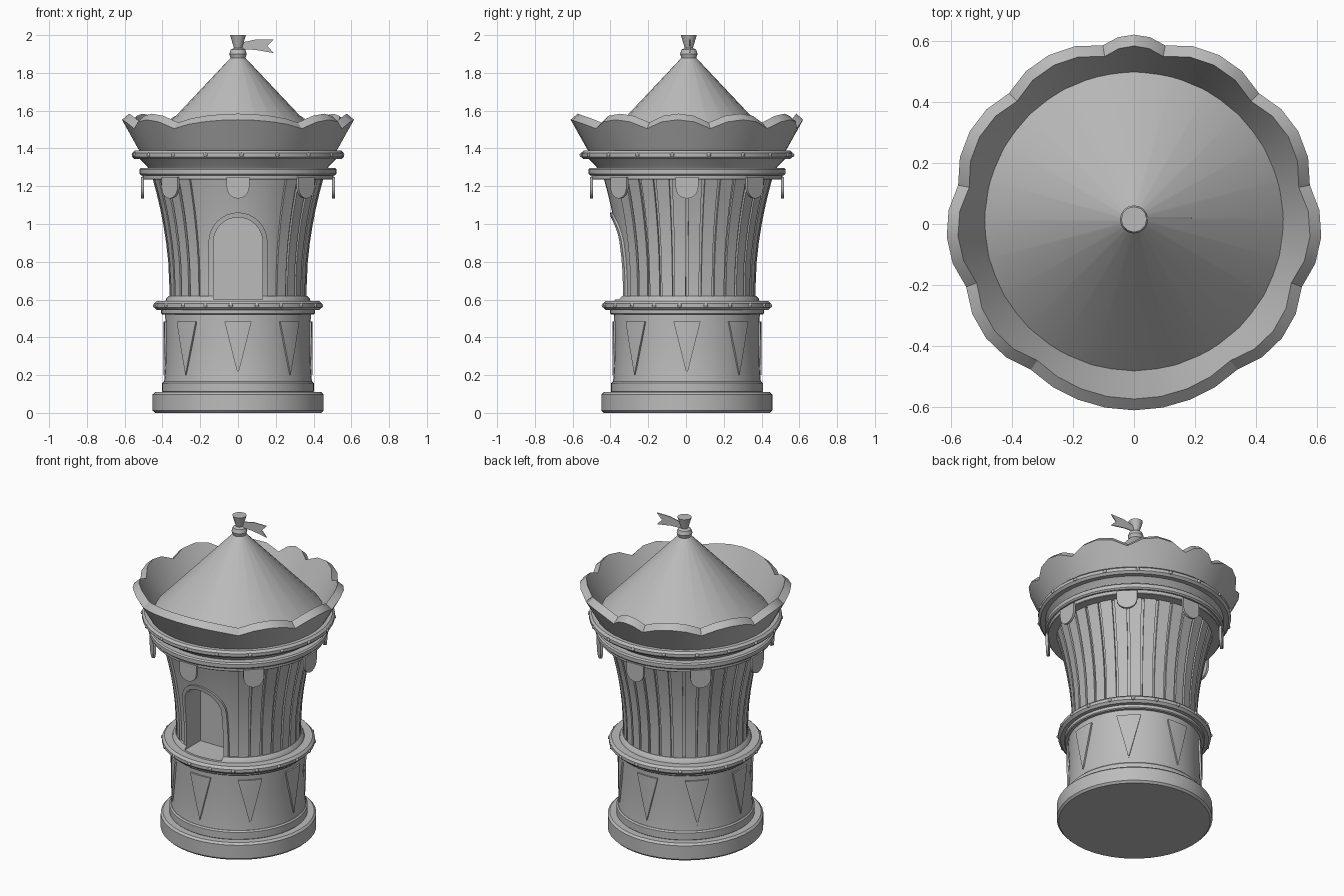
import bpy, bmesh
from math import sin, cos, pi, radians, sqrt
from mathutils import Matrix

cube = bpy.data.objects.get("Cube")
if cube:
    bpy.data.objects.remove(cube, do_unlink=True)

grey = bpy.data.materials.new("stone grey")
grey.use_nodes = True
grey.diffuse_color = (0.5, 0.5, 0.5, 1)
grey.node_tree.nodes["Principled BSDF"].inputs["Base Color"].default_value = (0.5, 0.5, 0.5, 1)
parts = []


def polar(r, a, z):
    """Point at angle a, measured from the front towards +x."""
    return (r * sin(a), -r * cos(a), z)


def loft(bm, rings, closed=False):
    """Skin closed cross-sections; cap the ends unless the loft is a loop."""
    vs = [[bm.verts.new(p) for p in ring] for ring in rings]
    n = len(vs[0])
    for i in range(len(vs) if closed else len(vs) - 1):
        a, b = vs[i], vs[(i + 1) % len(vs)]
        for k in range(n):
            bm.faces.new((a[k], a[(k + 1) % n], b[(k + 1) % n], b[k]))
    if not closed:
        bm.faces.new(vs[0])
        bm.faces.new(vs[-1])


def finish(name, bm, y=0.005):
    bmesh.ops.remove_doubles(bm, verts=bm.verts, dist=1e-5)
    bmesh.ops.recalc_face_normals(bm, faces=bm.faces)
    mesh = bpy.data.meshes.new(name)
    bm.to_mesh(mesh)
    bm.free()
    mesh.materials.append(grey)
    obj = bpy.data.objects.new(name, mesh)
    obj.location.y = y
    bpy.context.collection.objects.link(obj)
    parts.append(obj)
    return obj


def lathe(name, profile, sides=48, y=0.005):
    bm = bmesh.new()
    loft(bm, [[polar(r, 2 * pi * k / sides, z) for k in range(sides)] for r, z in profile])
    return finish(name, bm, y)


def band(name, r, z0, z1, b):
    """Solid disc with bevelled rims."""
    return lathe(name, [(r - b, z0), (r, z0 + b), (r, z1 - b), (r - b, z1)])


def prism(bm, outline, y0, y1, turn=0):
    rot = Matrix.Rotation(turn, 3, 'Z')
    loft(bm, [[rot @ Matrix.Translation((0, y, 0)).to_3x3() @ Matrix(((x, y, z),)).row[0]
               for x, z in outline] for y in (y0, y1)])


def rivets(name, count, r, z, start):
    bm = bmesh.new()
    for i in range(count):
        at = polar(r, start + 2 * pi * i / count, z)
        bmesh.ops.create_uvsphere(bm, u_segments=10, v_segments=6, radius=0.012,
                                  matrix=Matrix.Translation(at))
    finish(name, bm)


def arch(half, bottom, spring, steps=16):
    """Arch outline from the right foot over the top to the left foot."""
    curve = [(half * cos(pi * i / steps), spring + half * sin(pi * i / steps))
             for i in range(steps + 1)]
    rise = [bottom + (spring - bottom) * i / 4 for i in range(4)]
    return [(half, z) for z in rise] + curve + [(-half, z) for z in reversed(rise)]


def wall(z):
    """Radius of the flaring tower wall."""
    t = max(0, (z - 0.68) / 0.56)
    return 0.352 + 0.088 * t ** 1.8


# Plinth, drum and lower ring
band("plinth", 0.452, 0, 0.11, 0.012)
band("plinth_step", 0.402, 0.105, 0.165, 0.008)
lathe("drum", [(0.392, 0.16), (0.386, 0.22), (0.382, 0.38), (0.386, 0.53)])
band("drum_collar", 0.408, 0.522, 0.55, 0.005)
band("lower_ring", 0.444, 0.545, 0.592, 0.014)
lathe("tower_foot", [(0.385, 0.585), (0.38, 0.605), (0.366, 0.62)])
rivets("lower_ring_rivets", 20, 0.441, 0.568, radians(-5))

# Pennant plates around the drum
bm = bmesh.new()
for i in range(8):
    sections = []
    for s in (-1, -0.5, 0, 0.5, 1):
        a = i * pi / 4 + s * 0.18
        low = 0.2 + 0.28 * abs(s)
        sections.append([polar(0.394, a, low), polar(0.394, a, 0.485),
                         polar(0.38, a, 0.485), polar(0.38, a, low)])
    loft(bm, sections)
finish("drum_pennants", bm)

# Tower wall with an arched alcove cut into the front
heights = [0.55, 0.68, 0.8, 0.9, 1.0, 1.08, 1.16, 1.25]
tower = lathe("tower_wall", [(wall(z), z) for z in heights])
bm = bmesh.new()
loft(bm, [[(x, y, z) for x, z in arch(0.13, 0.6, 0.91)] for y in (-0.6, -0.2)])
cutter = finish("alcove_cutter", bm)
cutter.hide_render = True
foot = bpy.data.objects["tower_foot"]
for solid in (tower, foot):
    cut = solid.modifiers.new("alcove", 'BOOLEAN')
    cut.operation, cut.solver, cut.object = 'DIFFERENCE', 'EXACT', cutter
    bpy.context.view_layer.objects.active = solid
    bpy.ops.object.modifier_apply(modifier=cut.name)
parts.remove(cutter)
bpy.data.objects.remove(cutter, do_unlink=True)

# Door surround following the curved wall
bm = bmesh.new()
sections = []
for (xo, zo), (xi, zi) in zip(arch(0.156, 0.595, 0.905), arch(0.13, 0.595, 0.905)):
    yo = -sqrt(wall(zo) ** 2 - xo ** 2)
    yi = -sqrt(wall(zi) ** 2 - xi ** 2)
    sections.append([(xo, yo - 0.012, zo), (xi, yi - 0.012, zi),
                     (xi, yi + 0.03, zi), (xo, yo + 0.03, zo)])
loft(bm, sections)
finish("door_surround", bm)

# Vertical staves, leaving the door bay plain
bm = bmesh.new()
for i in range(32):
    a = 2 * pi * (i + 0.5) / 32 - pi
    if abs(a) < radians(33):
        continue
    h = radians(4.6)
    loft(bm, [[polar(wall(z) + 0.012, a - h, z), polar(wall(z) + 0.012, a + h, z),
               polar(wall(z) - 0.01, a + h, z), polar(wall(z) - 0.01, a - h, z)]
              for z in [0.615] + heights[1:]])
finish("tower_staves", bm)

# Cornice and upper ring
band("cornice_soffit", 0.505, 1.235, 1.262, 0.003)
band("cornice_ring", 0.522, 1.258, 1.297, 0.008)
lathe("cornice_cove", [(0.47, 1.29), (0.485, 1.31), (0.525, 1.35)])
band("upper_ring", 0.56, 1.343, 1.388, 0.013)
rivets("upper_ring_rivets", 18, 0.557, 1.366, radians(2))

# Rounded tabs hanging from the cornice
bm = bmesh.new()
tab = [(0.06, 1.25)] + [(0.06 * cos(pi * i / 10), 1.195 - 0.06 * sin(pi * i / 10))
                        for i in range(11)] + [(-0.06, 1.25)]
for i in range(8):
    rot = Matrix.Rotation(i * pi / 4, 4, 'Z')
    start = len(bm.verts)
    loft(bm, [[(x, y, z) for x, z in tab] for y in (-0.513, -0.498)])
    bm.verts.ensure_lookup_table()
    bmesh.ops.transform(bm, matrix=rot, verts=bm.verts[start:])
finish("hanging_tabs", bm)

# Scalloped crown: one wide front scallop and narrower ones round the back
valleys = [-35, 35, 69, 102, 136, 170, 190, 224, 258, 291, 325]
bm = bmesh.new()
sections = []
for v0, v1 in zip(valleys, valleys[1:]):
    steps = 8 if v0 < 0 else 4
    for i in range(steps):
        a = radians(v0 + (v1 - v0) * i / steps)
        z = 1.505 + 0.047 * sin(pi * i / steps) ** 0.8
        r = 0.522 + 0.56 * (z - 1.385)
        sections.append([polar(0.522, a, 1.385), polar(r, a, z),
                         polar(r - 0.037, a, z + 0.032), polar(0.482, a, 1.385)])
loft(bm, sections, closed=True)
finish("scalloped_crown", bm)

# Conical roof and finial
lathe("roof_cone", [(0.515, 1.375), (0.034, 1.885)], sides=24, y=0.015)
lathe("finial_bead", [(0.02, 1.868), (0.038, 1.875), (0.046, 1.9), (0.038, 1.924), (0.02, 1.932)],
      sides=16, y=0.015)
lathe("finial_cup", [(0.018, 1.92), (0.024, 1.94), (0.042, 2.0)], sides=12, y=0.015)

# Swallow-tailed flag
bm = bmesh.new()
flag = [(0.015, 1.925), (0.09, 1.922), (0.19, 1.905), (0.155, 1.942),
        (0.19, 1.978), (0.1, 1.978), (0.015, 1.96)]
loft(bm, [[(x, y, z) for x, z in flag] for y in (-0.003, 0.003)])
finish("flag", bm, 0.02)

# Smooth round surfaces, keeping edges crisp
bpy.ops.object.select_all(action='DESELECT')
for obj in parts:
    obj.select_set(True)
bpy.context.view_layer.objects.active = parts[0]
bpy.ops.object.shade_smooth_by_angle(angle=radians(30))
